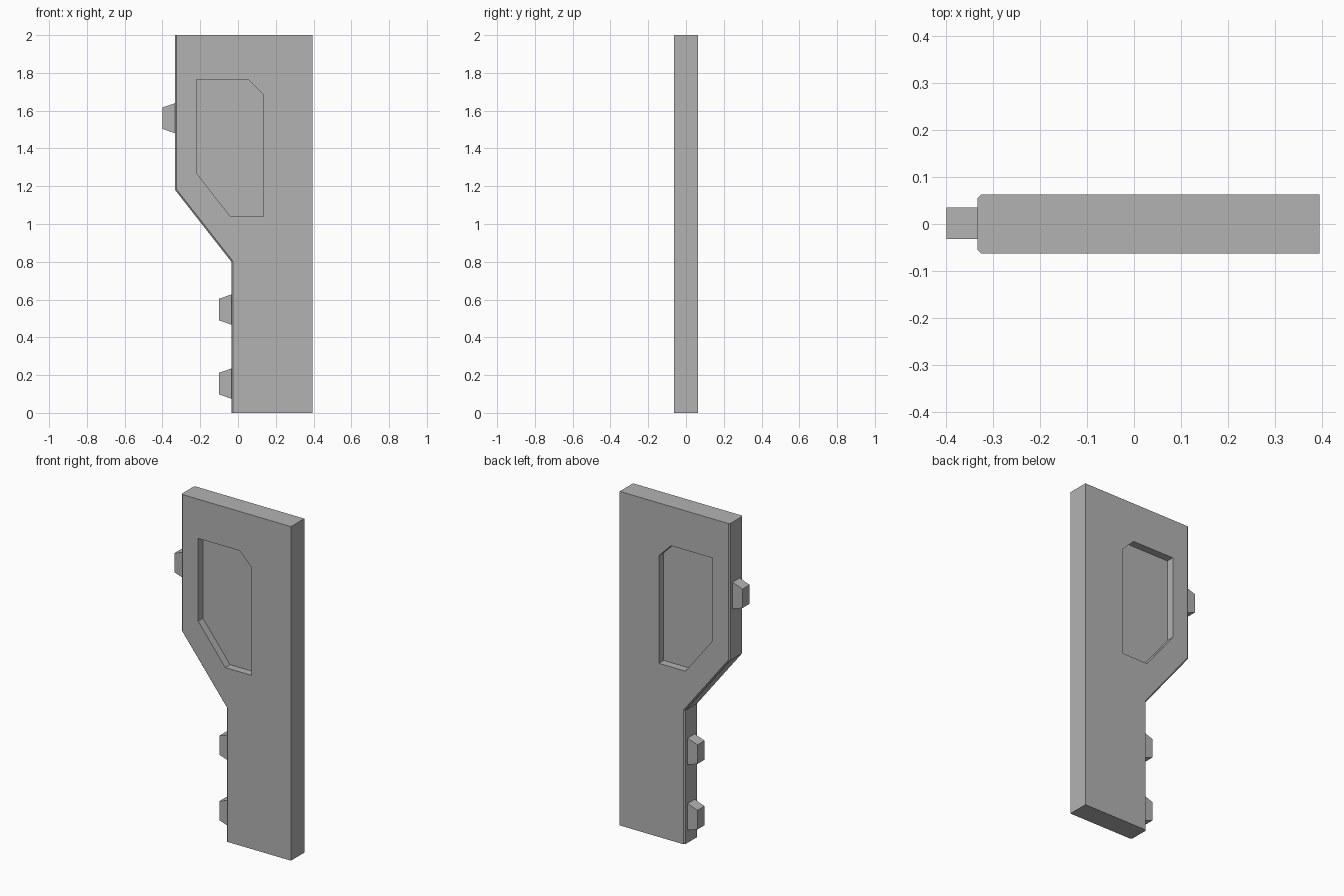
import bpy
import bmesh

cube = bpy.data.objects.get("Cube")
if cube:
    bpy.data.objects.remove(cube, do_unlink=True)

grey = bpy.data.materials.new("door_grey")
grey.use_nodes = True
colour = (0.45, 0.45, 0.45, 1)
grey.diffuse_color = colour
grey.node_tree.nodes["Principled BSDF"].inputs["Base Color"].default_value = colour


def slab(name, profile, y0, y1, bevel_rule=None, bevel=0.008):
    """Extrude an x-z profile from y0 to y1, chamfering the cap edges picked by a rule."""
    bm = bmesh.new()
    face = bm.faces.new([bm.verts.new((x, y0, z)) for x, z in profile])
    ext = bmesh.ops.extrude_face_region(bm, geom=[face])
    top = [g for g in ext["geom"] if isinstance(g, bmesh.types.BMVert)]
    bmesh.ops.translate(bm, verts=top, vec=(0, y1 - y0, 0))
    bmesh.ops.recalc_face_normals(bm, faces=bm.faces)
    if bevel_rule:
        edges = [e for e in bm.edges if bevel_rule(*(v.co for v in e.verts))]
        bmesh.ops.bevel(bm, geom=edges, offset=bevel, segments=1, affect='EDGES')
    mesh = bpy.data.meshes.new(name)
    bm.to_mesh(mesh)
    bm.free()
    mesh.materials.append(grey)
    obj = bpy.data.objects.new(name, mesh)
    bpy.context.collection.objects.link(obj)
    return obj


# Door leaf with the stepped edge chamfered front and back
half = 0.063
upper_x, lower_x, hinge_x = -0.333, -0.035, 0.395
outline = [(upper_x, 2), (upper_x, 1.18), (lower_x, 0.8),
           (lower_x, 0), (hinge_x, 0), (hinge_x, 2)]


def stepped_edge(a, b):
    return abs(a.y - b.y) < 0.001 and max(a.x, b.x) < 0


door = slab("door_leaf", outline, -half, half, stepped_edge)

# Sunken panel on both faces
panel = [(-0.22, 1.765), (-0.22, 1.27), (-0.04, 1.04),
         (0.135, 1.04), (0.135, 1.685), (0.055, 1.765)]
floor = 0.018
for side in (-1, 1):
    cutter = slab("panel_cutter", panel, side * floor, side * 0.1)
    cutter.hide_render = True
    mod = door.modifiers.new("panel_recess", 'BOOLEAN')
    mod.operation = 'DIFFERENCE'
    mod.solver = 'EXACT'
    mod.object = cutter
    bpy.context.view_layer.objects.active = door
    bpy.ops.object.modifier_apply(modifier=mod.name)
    bpy.data.objects.remove(cutter, do_unlink=True)

# Tapered locking teeth along the stepped edge
for name, x, z in (("upper_tooth", upper_x, 1.56),
                   ("middle_tooth", lower_x, 0.547),
                   ("lower_tooth", lower_x, 0.155)):
    tip = x - 0.066
    slab(name, [(x, z - 0.08), (x, z + 0.08), (tip, z + 0.057), (tip, z - 0.057)],
         -0.032, 0.035)
